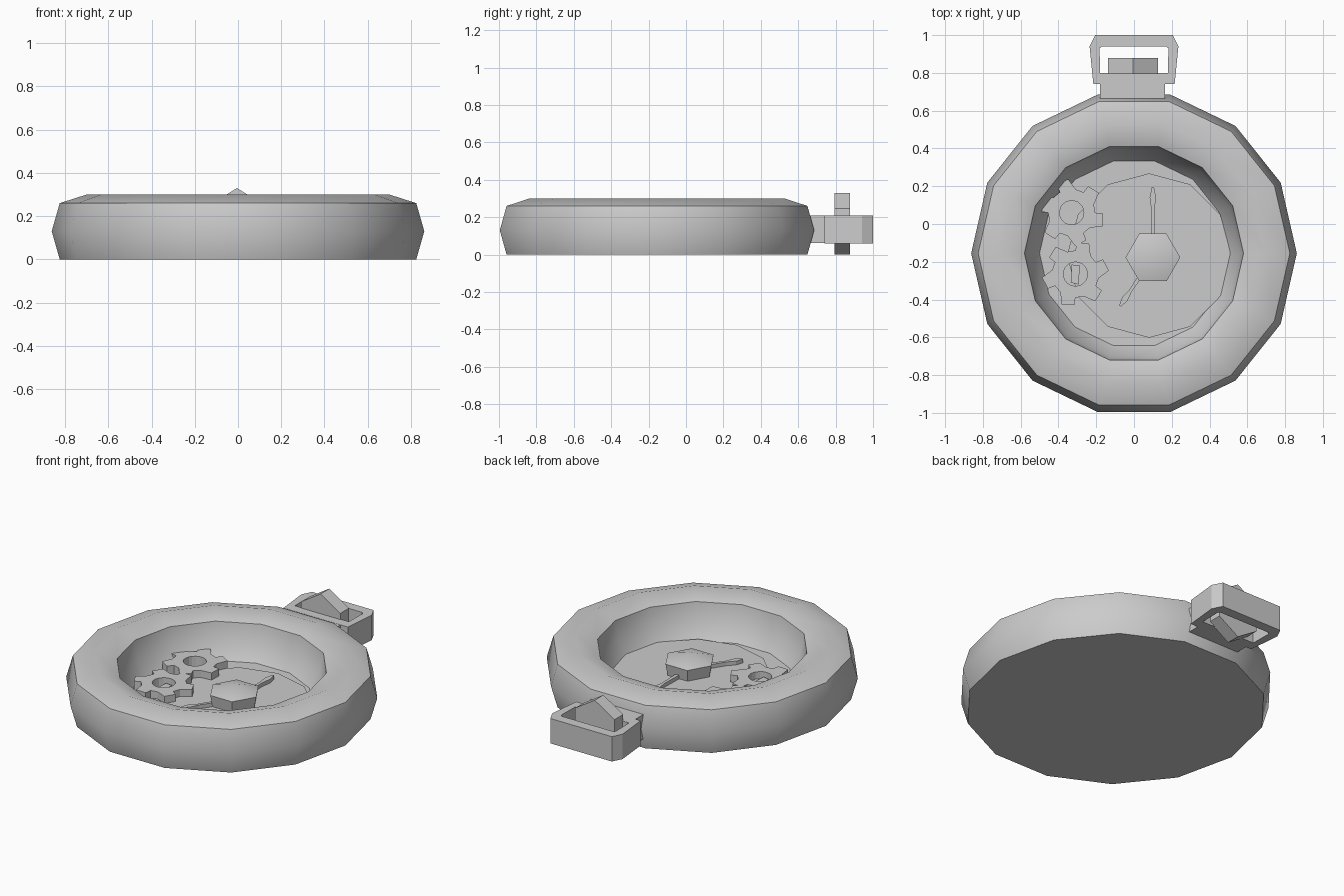
import bpy, bmesh
from math import sin, cos, pi, radians

if "Cube" in bpy.data.objects:
    bpy.data.objects.remove(bpy.data.objects["Cube"])


def finish(name, bm, smooth=True):
    bmesh.ops.recalc_face_normals(bm, faces=bm.faces)
    me = bpy.data.meshes.new(name)
    bm.to_mesh(me)
    bm.free()
    ob = bpy.data.objects.new(name, me)
    bpy.context.collection.objects.link(ob)
    if smooth:
        bpy.ops.object.select_all(action='DESELECT')
        ob.select_set(True)
        bpy.context.view_layer.objects.active = ob
        bpy.ops.object.shade_smooth_by_angle(angle=radians(42))
    return ob


def lathe(name, profile, n, cx, cy, phase=0.0):
    """Spin (radius, z) rings about a vertical axis and cap both ends."""
    bm = bmesh.new()
    rings = []
    for r, z in profile:
        if r == 0:
            rings.append([bm.verts.new((cx, cy, z))])
        else:
            rings.append([bm.verts.new((cx + r * cos(phase + 2 * pi * i / n),
                                        cy + r * sin(phase + 2 * pi * i / n), z))
                          for i in range(n)])
    for a, b in zip(rings, rings[1:]):
        for i in range(n):
            j = (i + 1) % n
            if len(b) == 1:
                bm.faces.new((a[i], a[j], b[0]))
            else:
                bm.faces.new((a[i], a[j], b[j], b[i]))
    for ring in (rings[0], rings[-1]):
        if len(ring) > 1:
            bm.faces.new(ring)
    return finish(name, bm)


def plate(name, loops, z0, z1):
    """Extrude an outline, with optional matching inner loop as a hole."""
    bm = bmesh.new()
    lo = [[bm.verts.new((x, y, z0)) for x, y in lp] for lp in loops]
    hi = [[bm.verts.new((x, y, z1)) for x, y in lp] for lp in loops]
    for a, b in zip(lo, hi):
        for i in range(len(a)):
            j = (i + 1) % len(a)
            bm.faces.new((a[i], a[j], b[j], b[i]))
    for lay in (lo, hi):
        if len(lay) == 1:
            bm.faces.new(lay[0])
        else:
            o, h = lay
            for i in range(len(o)):
                j = (i + 1) % len(o)
                bm.faces.new((o[i], o[j], h[j], h[i]))
    return finish(name, bm, False)


# Round case with raised rim and sunken bowl
lathe("case", [(.825, 0), (.862, .13), (.825, .26), (.70, .30), (.58, .26),
               (.56, .15), (.50, .06), (0, .05)], 14, 0, -.155)

# Off-centre dial and domed hub
lathe("dial", [(.435, .045), (.435, .075), (0, .075)], 12, .08, -.167)
lathe("hub", [(.13, .06), (.145, .145), (0, .187)], 6, .1, -.177)


# Leaf-tipped hands
def hand(name, angle, length):
    side = [(0, -.014), (length * .68, -.008), (length * .86, -.017), (length, -.006)]
    pts = side + [(u, -v) for u, v in reversed(side)]
    c, s = cos(angle), sin(angle)
    plate(name, [[(.1 + u * c - v * s, -.177 + u * s + v * c) for u, v in pts]], .075, .098)


hand("minute_hand", radians(90), .37)
hand("hour_hand", radians(236), .31)


# Small gears with six skewed teeth and a round hole
def gear(name, cx, cy, phase):
    outer, hole = [], []
    for k in range(6):
        for da, r in ((0, .125), (16, .178), (38, .165), (40, .125)):
            a = phase + radians(60 * k + da)
            outer.append((cx + r * cos(a), cy + r * sin(a)))
            hole.append((cx + .064 * cos(a), cy + .064 * sin(a)))
    plate(name, [outer, hole], .06, .118)


gear("upper_gear", -.33, .06, radians(20))
gear("lower_gear", -.31, -.265, radians(-10))
plate("gear_bar", [[(-.33, -.215), (-.335, -.31), (-.295, -.32), (-.285, -.22)]], .05, .09)

# Bow: closed frame plus neck joining it to the case
half_out = [(.215, .74), (.235, .94), (.205, 1.0)]
half_in = [(.18, .80), (.182, .93), (.17, .94)]


def mirrored(h):
    return h + [(-x, y) for x, y in reversed(h)]


plate("bow", [mirrored(half_out), mirrored(half_in)], .06, .21)
plate("neck", [[(-.18, .62), (.165, .62), (.165, .78), (-.18, .78)]], .061, .209)

# Winding crown: six-sided disc standing across the bow
bm = bmesh.new()
rings = [[bm.verts.new((-.005 + .152 * cos(pi / 2 + i * pi / 3), y,
                        .165 + .165 * sin(pi / 2 + i * pi / 3))) for i in range(6)]
         for y in (.795, .878)]
for i in range(6):
    j = (i + 1) % 6
    bm.faces.new((rings[0][i], rings[0][j], rings[1][j], rings[1][i]))
for ring in rings:
    bm.faces.new(ring)
finish("crown", bm)
